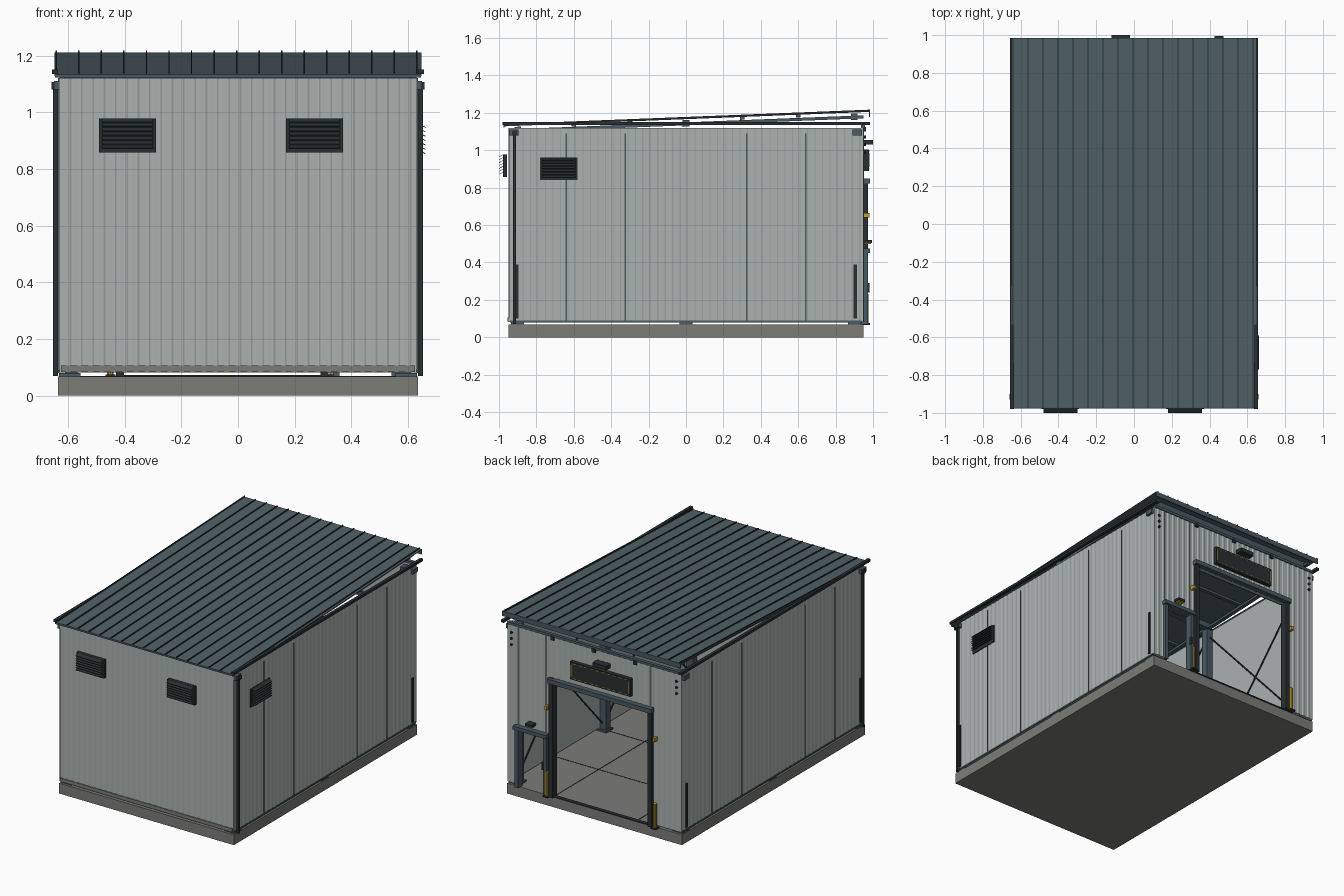
import bpy, bmesh, math
from mathutils import Vector, Matrix

if "Cube" in bpy.data.objects:
    bpy.data.objects.remove(bpy.data.objects["Cube"], do_unlink=True)


def material(name, r, g, b):
    m = bpy.data.materials.new(name)
    m.use_nodes = True
    m.diffuse_color = (r, g, b, 1)
    m.node_tree.nodes["Principled BSDF"].inputs["Base Color"].default_value = (r, g, b, 1)
    return m


WALL = material("pale grey cladding", .40, .445, .435)
ROOF = material("slate roof", .08, .12, .135)
STEEL = material("blue grey steel", .065, .10, .122)
DARK = material("charcoal trim", .022, .029, .031)
SLAB = material("concrete", .20, .20, .19)
YELLOW = material("safety yellow", .55, .32, .03)
SEAM = material("panel joint", .07, .105, .115)


def finish(bm, name, mat):
    bmesh.ops.recalc_face_normals(bm, faces=bm.faces)
    me = bpy.data.meshes.new(name)
    bm.to_mesh(me)
    bm.free()
    me.materials.append(mat)
    ob = bpy.data.objects.new(name, me)
    bpy.context.collection.objects.link(ob)
    return ob


def box(name, mat, xs, ys, zs, tilt=None):
    """Box from ranges, optionally turned about its own centre."""
    bm = bmesh.new()
    c = Vector([sum(r) / 2 for r in (xs, ys, zs)])
    size = [abs(r[1] - r[0]) for r in (xs, ys, zs)]
    m = Matrix.Translation(c) @ (tilt or Matrix.Identity(4)) @ Matrix.Diagonal((*size, 1))
    bmesh.ops.create_cube(bm, size=1, matrix=m)
    return finish(bm, name, mat)


def rod(name, mat, a, b, r, sides=8):
    a, b = Vector(a), Vector(b)
    bm = bmesh.new()
    m = Matrix.Translation((a + b) / 2) @ (b - a).to_track_quat('Z', 'Y').to_matrix().to_4x4()
    bmesh.ops.create_cone(bm, cap_ends=True, segments=sides, radius1=r, radius2=r,
                          depth=(b - a).length, matrix=m)
    return finish(bm, name, mat)


# Side name -> plan position from distance along the wall and distance outward
PLAN = {"front": lambda u, d: (u, -d), "back": lambda u, d: (u, d),
        "left": lambda u, d: (d, u), "right": lambda u, d: (-d, u)}


def wall_box(name, mat, side, u, d, z):
    p, q = PLAN[side](u[0], d[0]), PLAN[side](u[1], d[1])
    return box(name, mat, (p[0], q[0]), (p[1], q[1]), z)


def ribbed_panel(name, side, u0, u1, z0, z1, d, rib=.003, pitch=.04):
    """Trapezoid-ribbed sheet extruded upward from its plan outline."""
    pts = [(u0, d - .02), (u0, d - rib)]
    for i in range(math.ceil(u0 / pitch), math.floor(u1 / pitch) + 1):
        for off, depth in ((-.012, rib), (-.006, 0), (.006, 0), (.012, rib)):
            u = i * pitch + off
            if u0 < u < u1:
                pts.append((u, d - depth))
    pts += [(u1, d - rib), (u1, d - .02)]
    bm = bmesh.new()
    f = bm.faces.new([bm.verts.new((*PLAN[side](*p), z0)) for p in pts])
    ext = bmesh.ops.extrude_face_region(bm, geom=[f])
    bmesh.ops.translate(bm, vec=(0, 0, z1 - z0),
                        verts=[v for v in ext["geom"] if isinstance(v, bmesh.types.BMVert)])
    return finish(bm, name, WALL)


# Slab with floor joints
box("floor_slab", SLAB, (-.635, .635), (-.95, .95), (0, .068))
for x in (-.3, .3):
    box("floor_joint_long", DARK, (x - .003, x + .003), (-.92, .94), (.067, .0695))
for y in (-.48, 0, .48):
    box("floor_joint_cross", DARK, (-.6, .6), (y - .003, y + .003), (.067, .0695))

# Cladding; the back is pieced around its two openings
BOT, TOP = .082, 1.12
ribbed_panel("front_wall", "front", -.63, .63, BOT, TOP, .95)
ribbed_panel("left_wall", "left", -.93, .95, BOT, TOP, .635, .002)
ribbed_panel("right_wall", "right", -.93, .95, BOT, TOP, .635, .002)
for a, b, z in ((-.63, -.41, BOT), (-.41, .30, .82), (.30, .35, BOT), (.35, .55, .46), (.55, .63, BOT)):
    ribbed_panel("back_wall", "back", a, b, z, TOP, .953)

# Base flashing and side wall details
wall_box("front_base_flashing", SLAB, "front", (-.625, .625), (.945, .954), (.083, .106))
for side, s in (("left", 1), ("right", -1)):
    wall_box("side_base_flashing", SEAM, side, (-.94, .94), (.63, .637), (.08, .09))
    for u in (-.64, -.325, .325, .64):
        wall_box("panel_joint", SEAM, side, (u - .003, u + .003), (.63, .638), (.09, 1.09))
    for u in (-.905, .905):
        wall_box("corner_guard", DARK, side, (u - .009, u + .009), (.63, .641), (.10, .39))
    for u in (-.92, .915):
        wall_box("eave_bracket", STEEL, side, (u - .025, u + .025), (.63, .65), (1.08, 1.11))
    wall_box("downpipe", DARK, side, (-.925, -.909), (.635, .652), (.07, 1.10))
    wall_box("downpipe_head", DARK, side, (-.93, -.9), (.635, .658), (1.08, 1.106))
    wall_box("eave_gutter", DARK, side, (-.98, .985), (.636, .656), (1.134, 1.15))


# Roof sheet with standing seams, all on one slope
def roof_z(y):
    return 1.171 + .0395 * y


def sloped(name, mat, x0, x1, y0, y1, lo, hi):
    bm = bmesh.new()
    v = [bm.verts.new((x, y, roof_z(y) + o)) for x in (x0, x1)
         for y, o in ((y0, lo), (y1, lo), (y1, hi), (y0, hi))]
    for i in range(4):
        j = (i + 1) % 4
        bm.faces.new((v[i], v[j], v[j + 4], v[i + 4]))
    bm.faces.new(v[:4])
    bm.faces.new(v[4:])
    return finish(bm, name, mat)


sloped("roof_sheet", ROOF, -.648, .648, -.975, .985, -.005, 0)
for i in range(-8, 9):
    x = i * .0795 - .005
    sloped("roof_seam", DARK, x - .0025, x + .0025, -.975, .985, -.001, .007)
box("back_fascia", STEEL, (-.648, .648), (.978, .985), (1.178, 1.209))
box("front_drip", STEEL, (-.645, .645), (-.977, -.97), (1.122, 1.133))
for y in (-.6, -.3, .3, .6):
    sloped("purlin", STEEL, -.6, .6, y - .012, y + .012, -.02, -.005)

# Steel frame: columns, base plates, rafters, rails and cross bracing
for s in (-1, 1):
    for y in (-.9, 0, .9):
        box("column", STEEL, (s * .565, s * .61), (y - .022, y + .022), (.07, 1.115))
        box("base_plate", STEEL, (s * .555, s * .632), (y - .035, y + .035), (.066, .08))
    sloped("edge_rail", STEEL, s * .6 - .012, s * .6 + .012, -.92, .95, -.038, -.022)
    for y0 in (-.88, .02):
        for z0, z1 in ((.12, 1.06), (1.06, .12)):
            rod("brace", DARK, (s * .595, y0, z0), (s * .595, y0 + .86, z1), .005, 6)
for y in (-.9, 0, .9):
    sloped("rafter", STEEL, -.61, .61, y - .018, y + .018, -.045, -.01)
box("back_top_rail", STEEL, (-.63, .63), (.935, .957), (1.118, 1.135))
for x in (-.3, .0, .3):
    box("back_rail_clip", DARK, (x - .012, x + .012), (.95, .962), (1.10, 1.125))


# Louvred vents
def vent(side, u, z, d):
    wall_box("vent_plate", DARK, side, (u - .1, u + .1), (d - .01, d + .012), (z - .06, z + .06))
    for k in range(7):
        zk = z - .048 + k * .0155
        bm = bmesh.new()
        prof = ((d + .01, zk + .012), (d + .033, zk), (d + .033, zk + .003), (d + .01, zk + .015))
        rings = [[bm.verts.new((*PLAN[side](e, p[0]), p[1])) for p in prof] for e in (u - .09, u + .09)]
        for i in range(4):
            j = (i + 1) % 4
            bm.faces.new((rings[0][i], rings[0][j], rings[1][j], rings[1][i]))
        for r in rings:
            bm.faces.new(r)
        finish(bm, "vent_louvre", DARK)


vent("front", -.39, .918, .967)
vent("front", .27, .918, .967)
vent("left", -.68, .90, .628)


# Door frames in the back wall
def door_frame(name, a, b, top, w, mat):
    for u in ((a, a + w), (b - w, b)):
        wall_box(name + "_jamb", mat, "back", u, (.925, .972), (.068, top))
    wall_box(name + "_head", STEEL, "back", (a - .006, b + .006), (.92, .985), (top - w, top))


door_frame("vehicle_door", -.43, .32, .85, .028, DARK)
door_frame("small_door", .335, .565, .475, .024, STEEL)
wall_box("threshold", DARK, "back", (-.42, .31), (.93, .955), (.066, .073))
wall_box("small_door_latch", DARK, "back", (.355, .365), (.965, .98), (.24, .29))

# Guard posts and door sensors
for x in (-.45, .335):
    rod("guard_post", YELLOW, (x, .965, .068), (x, .965, .23), .012, 10)
    box("guard_post_foot", DARK, (x - .018, x + .018), (.945, .985), (.066, .075))
    box("door_sensor", YELLOW, (x - .008, x + .008), (.95, .98), (.64, .665))

# Sign board with a broken yellow border
wall_box("sign_board", DARK, "back", (-.28, .16), (.953, .978), (.89, 1.005))
for i in range(10):
    x = -.258 + i * .0415
    for z in (.898, .994):
        wall_box("sign_dash", YELLOW, "back", (x, x + .022), (.976, .98), (z, z + .004))
for x in (-.272, .148):
    wall_box("sign_edge", YELLOW, "back", (x, x + .004), (.976, .98), (.91, .985))

# Lamps
wall_box("sign_lamp", DARK, "back", (-.12, -.02), (.95, 1), (1.03, 1.055))
wall_box("small_door_lamp", DARK, "back", (.425, .475), (.95, .995), (.505, .52))
wall_box("small_door_lamp_strip", YELLOW, "back", (.43, .47), (.955, .99), (.498, .506))

# Corner bolts
for x in (-.6, .6):
    for z in (.99, 1.03, 1.07):
        rod("corner_bolt", DARK, (x, .945, z), (x, .962, z), .008, 8)
